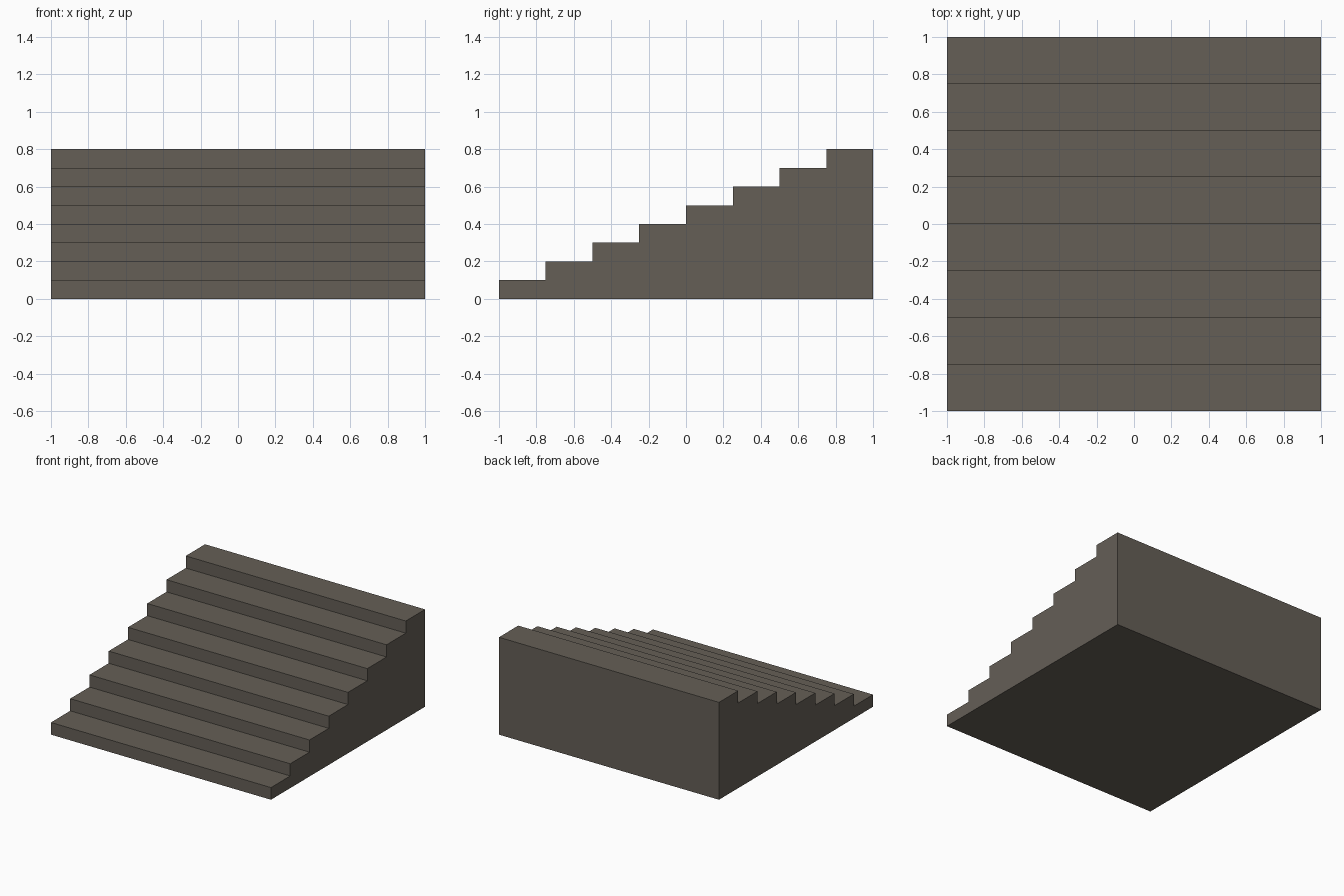
import bpy, bmesh

if "Cube" in bpy.data.objects:
    bpy.data.objects.remove(bpy.data.objects["Cube"])

STEPS, RUN, RISE = 8, 0.25, 0.1

# Dark stone colour
stone = bpy.data.materials.new("dark_stone")
stone.diffuse_color = (0.13, 0.114, 0.094, 1)
stone.use_nodes = True
stone.node_tree.nodes["Principled BSDF"].inputs["Base Color"].default_value = stone.diffuse_color

# Stepped side profile in (y, z)
profile = [(1, 0), (-1, 0)]
for i in range(STEPS):
    y, z = -1 + i * RUN, (i + 1) * RISE
    profile += [(y, z), (y + RUN, z)]

# Extrude the profile across the width
bm = bmesh.new()
side = bm.faces.new([bm.verts.new((-1, y, z)) for y, z in profile])
new = bmesh.ops.extrude_face_region(bm, geom=[side], use_keep_orig=True)["geom"]
bmesh.ops.translate(bm, vec=(2, 0, 0),
                    verts=[v for v in new if isinstance(v, bmesh.types.BMVert)])
bmesh.ops.recalc_face_normals(bm, faces=bm.faces)

mesh = bpy.data.meshes.new("staircase")
bm.to_mesh(mesh)
bm.free()
mesh.materials.append(stone)
bpy.context.collection.objects.link(bpy.data.objects.new("staircase", mesh))
